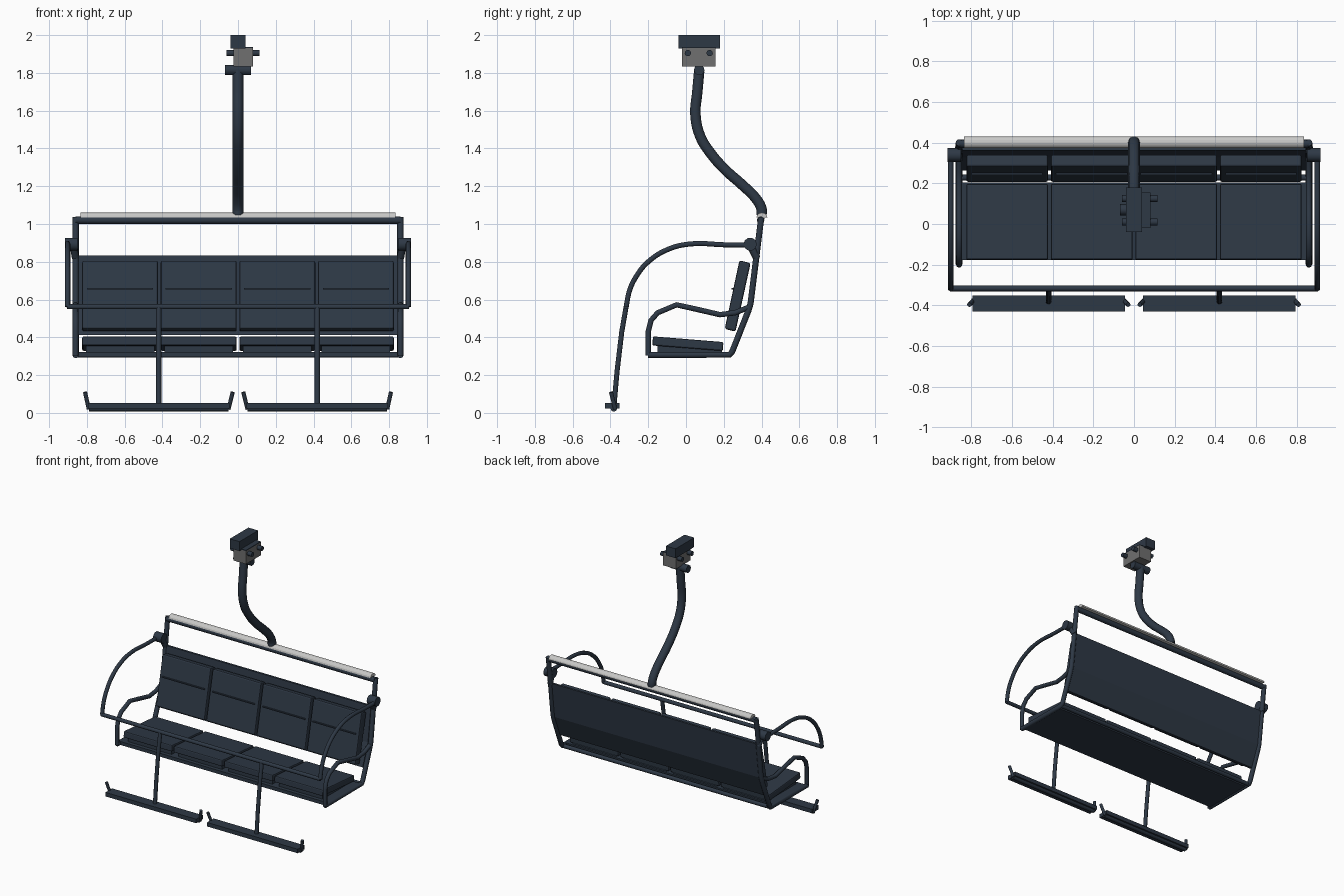
import bpy, bmesh, math
from mathutils import Matrix, Vector

if "Cube" in bpy.data.objects:
    bpy.data.objects.remove(bpy.data.objects["Cube"])


def material(name, rgb):
    m = bpy.data.materials.new(name)
    m.diffuse_color = (*rgb, 1)
    m.use_nodes = True
    m.node_tree.nodes["Principled BSDF"].inputs["Base Color"].default_value = m.diffuse_color
    return m


DARK = material("dark slate", (0.027, 0.040, 0.060))
GREY = material("mid grey", (0.16, 0.16, 0.16))
LIGHT = material("light grey", (0.58, 0.58, 0.57))


def add(name, mesh, mat, smooth=False):
    ob = bpy.data.objects.new(name, mesh)
    bpy.context.collection.objects.link(ob)
    mesh.materials.clear()
    mesh.materials.append(mat)
    if smooth:
        bpy.ops.object.select_all(action='DESELECT')
        ob.select_set(True)
        bpy.context.view_layer.objects.active = ob
        bpy.ops.object.shade_smooth_by_angle(angle=math.radians(40))
    return ob


def tube(name, pts, r, curved=False, mat=DARK):
    """Round pipe along a path, straight segments or smooth bends."""
    cu = bpy.data.curves.new(name, 'CURVE')
    cu.dimensions = '3D'
    cu.bevel_depth = r
    cu.bevel_resolution = 3
    cu.resolution_u = 5
    cu.use_fill_caps = True
    if curved:
        sp = cu.splines.new('BEZIER')
        sp.bezier_points.add(len(pts) - 1)
        for p, co in zip(sp.bezier_points, pts):
            p.co = co
            p.handle_left_type = p.handle_right_type = 'AUTO'
    else:
        sp = cu.splines.new('POLY')
        sp.points.add(len(pts) - 1)
        for p, co in zip(sp.points, pts):
            p.co = (*co, 1)
    tmp = bpy.data.objects.new(name + "_path", cu)
    bpy.context.collection.objects.link(tmp)
    dg = bpy.context.evaluated_depsgraph_get()
    mesh = bpy.data.meshes.new_from_object(tmp.evaluated_get(dg))
    bpy.data.objects.remove(tmp)
    return add(name, mesh, mat, True)


def side_path(x, yz):
    return [(x, y, z) for y, z in yz]


def profile(name, yz, x0, x1, mat=DARK, bevel=0):
    """Side profile extruded along x."""
    bm = bmesh.new()
    f = bm.faces.new([bm.verts.new((x0, y, z)) for y, z in yz])
    res = bmesh.ops.extrude_face_region(bm, geom=[f])
    vs = [v for v in res["geom"] if isinstance(v, bmesh.types.BMVert)]
    bmesh.ops.translate(bm, verts=vs, vec=(x1 - x0, 0, 0))
    bmesh.ops.recalc_face_normals(bm, faces=bm.faces)
    mesh = bpy.data.meshes.new(name)
    bm.to_mesh(mesh)
    bm.free()
    ob = add(name, mesh, mat)
    if bevel:
        b = ob.modifiers.new("soft_edges", 'BEVEL')
        b.width = bevel
        b.segments = 2
    return ob


def box(name, x, y, z, mat=DARK):
    return profile(name, [(y[0], z[0]), (y[1], z[0]), (y[1], z[1]), (y[0], z[1])], x[0], x[1], mat)


# Cable grip on top
box("grip_jaw", (-0.04, 0.04), (-0.04, 0.18), (1.93, 2.0))
box("grip_block", (-0.025, 0.08), (-0.02, 0.155), (1.835, 1.932), GREY)
box("grip_top_plate", (-0.025, 0.08), (-0.02, 0.155), (1.932, 1.938))
for y in (0.01, 0.125):
    tube("grip_bolt", [(-0.06, y, 1.905), (0.115, y, 1.905)], 0.017)
tube("hanger_pin", [(-0.07, 0.07, 1.815), (0.07, 0.07, 1.815)], 0.028)

# Bent hanger pipe
tube("hanger", side_path(0, [(0.07, 1.81), (0.06, 1.70), (0.05, 1.58), (0.075, 1.465),
                             (0.13, 1.375), (0.21, 1.285), (0.30, 1.205), (0.37, 1.135),
                             (0.40, 1.08), (0.402, 1.05)]), 0.029, True)
tube("hanger_neck", side_path(0, [(0.40, 1.06), (0.40, 1.02)]), 0.012)

# Top crossbar with its light half-round cover
tube("top_bar", [(-0.86, 0.395, 1.02), (0.86, 0.395, 1.02)], 0.02)
arc = [(0.402 + 0.029 * math.cos(math.pi * i / 8), 1.034 + 0.026 * math.sin(math.pi * i / 8))
       for i in range(9)]
profile("bar_cover", arc, -0.835, 0.835, LIGHT)

# Parts mirrored on both sides
for s in (-1, 1):
    tube("side_frame", side_path(s * 0.86, [(0.40, 1.035), (0.394, 1.0), (0.342, 0.58), (0.33, 0.54),
                                            (0.245, 0.325), (0.23, 0.307), (-0.2, 0.307)]), 0.017)
    tube("armrest", side_path(s * 0.86, [(-0.2, 0.305), (-0.2, 0.43), (-0.185, 0.49), (-0.15, 0.53),
                                         (-0.05, 0.572), (0.05, 0.55), (0.18, 0.52), (0.26, 0.53),
                                         (0.335, 0.56)]), 0.015)
    tube("pivot", [(s * 0.85, 0.34, 0.893), (s * 0.917, 0.34, 0.893)], 0.035)
    tube("pivot_bracket", [(s * 0.86, 0.375, 0.82), (s * 0.87, 0.345, 0.88)], 0.02)
    tube("safety_arm", side_path(s * 0.902, [(0.34, 0.888), (0.2, 0.89), (0.03, 0.895), (-0.09, 0.868),
                                             (-0.2, 0.80), (-0.265, 0.72), (-0.298, 0.65),
                                             (-0.317, 0.562)]), 0.014, True)
    # Footrest hanging from the safety bar
    tube("foot_leg", side_path(s * 0.42, [(-0.317, 0.562), (-0.34, 0.43), (-0.365, 0.22), (-0.382, 0.03)]), 0.014)
    tube("footrest_rod", [(s * 0.05, -0.382, 0.025), (s * 0.79, -0.382, 0.025)], 0.018)
    a, b = sorted((s * 0.045, s * 0.795))
    box("footrest_plate", (a, b), (-0.43, -0.352), (0.022, 0.052))
    for x0, x1 in ((0.79, 0.81), (0.05, 0.028)):
        tube("footrest_end", [(s * x0, -0.375, 0.02), (s * x1, -0.397, 0.11)], 0.011)

tube("safety_bar", [(-0.905, -0.317, 0.562), (0.905, -0.317, 0.562)], 0.014)

# Seat pan and its rear rail
box("seat_pan", (-0.86, 0.86), (-0.178, 0.205), (0.296, 0.322))
tube("rear_rail", [(-0.86, 0.228, 0.307), (0.86, 0.228, 0.307)], 0.015)

# Kinked back shell behind the cushions
profile("back_shell", [(0.362, 0.833), (0.378, 0.833), (0.346, 0.57), (0.282, 0.412),
                       (0.264, 0.412), (0.328, 0.575)], -0.845, 0.845)

# Four seat and back cushions with a raised seam
for i in range(4):
    c = -0.624 + i * 0.416
    a, b = c - 0.201, c + 0.201
    profile("seat_cushion", [(-0.178, 0.357), (0.195, 0.328), (0.198, 0.375), (-0.175, 0.405)], a, b, bevel=0.008)
    profile("seat_support", [(-0.15, 0.318), (0.19, 0.318), (0.19, 0.34), (-0.15, 0.365)], a + 0.02, b - 0.02)
    profile("back_cushion", [(0.205, 0.445), (0.262, 0.430), (0.342, 0.792), (0.283, 0.808)], a, b, bevel=0.01)
    box("back_seam", (c - 0.175, c + 0.175), (0.24, 0.26), (0.653, 0.660))
